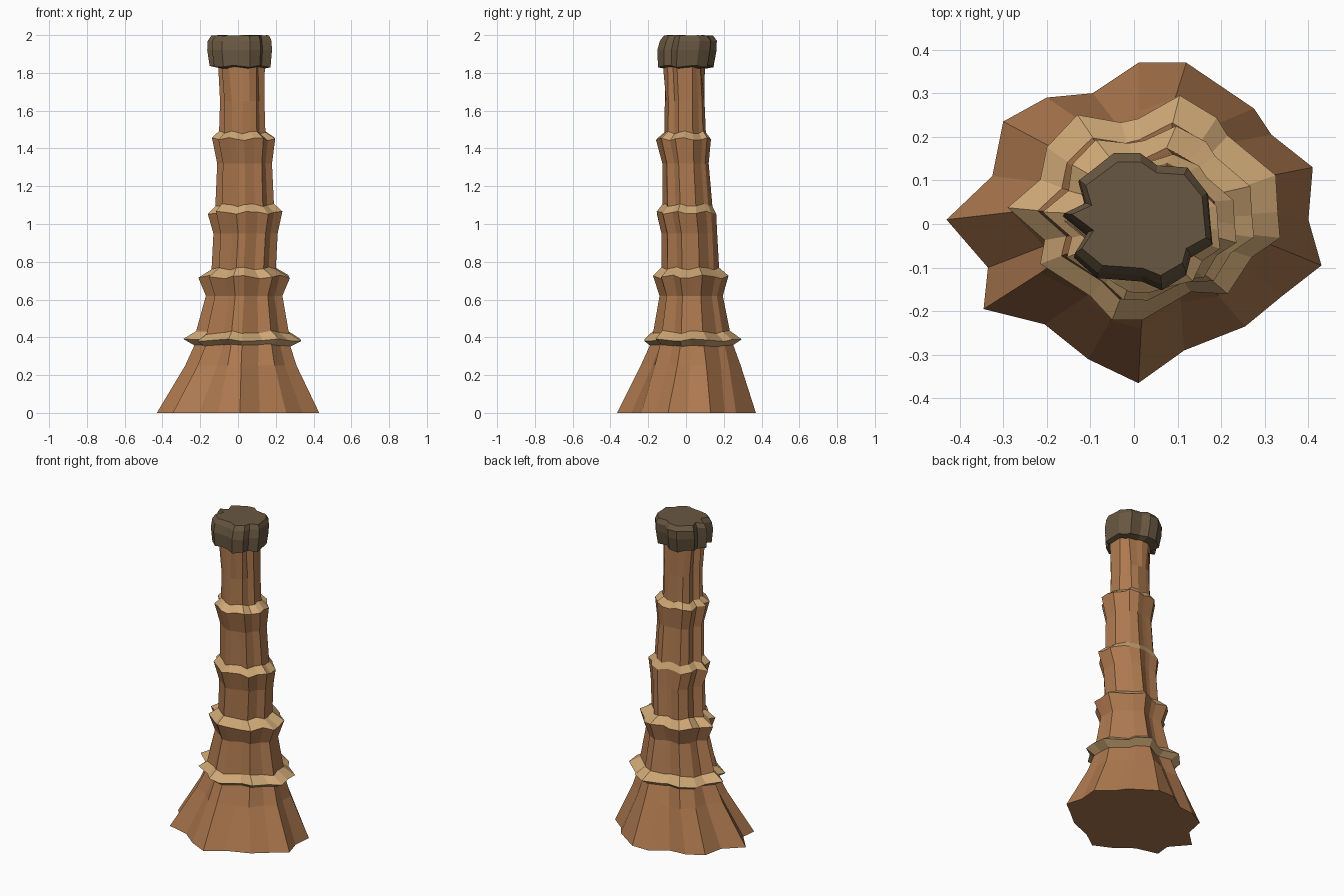
import bpy, bmesh, math


def material(name, rgb):
    m = bpy.data.materials.new(name)
    m.diffuse_color = (*rgb, 1)
    return m


BARK = material("brown bark", (0.42, 0.19, 0.078))
TAN = material("tan ledge", (0.62, 0.39, 0.18))
GREY = material("dark grey brown cap", (0.138, 0.095, 0.052))

# Lobed outlines of the flared foot, the lowest ring and the cap
FOOT = [(-.43, .01), (-.325, .11), (-.30, .235), (-.20, .29), (-.095, .30),
        (.01, .37), (.12, .37), (.275, .265), (.315, .205), (.41, .13),
        (.40, .01), (.43, -.095), (.34, -.165), (.255, -.235), (.115, -.29),
        (.01, -.365), (-.105, -.31), (-.205, -.23), (-.345, -.195), (-.335, -.10)]
RING = [(-.29, .04), (-.215, .105), (-.20, .18), (-.13, .255), (-.03, .237),
        (.01, .246), (.105, .30), (.19, .248), (.215, .207), (.325, .115),
        (.33, .03), (.335, -.03), (.27, -.075), (.215, -.16), (.13, -.155),
        (.02, -.22), (-.05, -.22), (-.10, -.165), (-.215, -.09), (-.205, -.035)]
CAP = [(-.16, .02), (-.11, .045), (-.125, .10), (-.085, .132), (-.045, .165),
       (.015, .165), (.055, .135), (.125, .13), (.147, .10), (.17, .07),
       (.175, .01), (.18, -.045), (.13, -.075), (.12, -.115), (.065, -.15),
       (.02, -.13), (-.03, -.126), (-.083, -.122), (-.135, -.075), (-.105, -.025)]


def fit(vals, lo, hi):
    a, b = min(vals), max(vals)
    return [lo + (v - a) / (b - a) * (hi - lo) for v in vals]


def section(z, x0, x1, y0, y1, wave=0.0):
    """Blend the outlines by height and fit them to the given extents."""
    if z < 0.38:
        a, b, t = FOOT, RING, z / 0.38
    else:
        a, b, t = RING, CAP, min(1, (z - 0.38) / 1.42)
        if z < 1.8:
            t *= 0.7
    pts = [(p[0] + (q[0] - p[0]) * t, p[1] + (q[1] - p[1]) * t) for p, q in zip(a, b)]
    xs = fit([p[0] for p in pts], x0, x1)
    ys = fit([p[1] for p in pts], y0, y1)
    return [(x, y, z + wave * math.sin(i * 1.9 + z * 5))
            for i, (x, y) in enumerate(zip(xs, ys))]


def loft(name, sections, mats, tan_bands=(), closed_loop=False):
    """Skin a stack of sections; bands listed in tan_bands use material 1."""
    bm = bmesh.new()
    rows = [[bm.verts.new(p) for p in s] for s in sections]
    n = len(rows[0])
    pairs = list(zip(rows, rows[1:]))
    if closed_loop:
        pairs.append((rows[-1], rows[0]))
    for k, (lo, hi) in enumerate(pairs):
        for i in range(n):
            j = (i + 1) % n
            f = bm.faces.new((lo[i], lo[j], hi[j], hi[i]))
            f.material_index = 1 if k in tan_bands else 0
    if not closed_loop:
        bm.faces.new(rows[0])
        bm.faces.new(rows[-1])
    bmesh.ops.recalc_face_normals(bm, faces=bm.faces)
    me = bpy.data.meshes.new(name)
    bm.to_mesh(me)
    bm.free()
    for m in mats:
        me.materials.append(m)
    ob = bpy.data.objects.new(name, me)
    bpy.context.collection.objects.link(ob)
    return ob


# Trunk: tapering stack, each flare closed by a tan ledge
trunk = [section(*r) for r in (
    (0.00, -.43, .43, -.365, .37),
    (0.25, -.28, .31, -.24, .29),
    (0.36, -.23, .275, -.19, .25),
    (0.42, -.225, .27, -.175, .235),
    (0.62, -.17, .235, -.14, .195),
    (0.72, -.21, .275, -.175, .225, .01),
    (0.765, -.14, .20, -.13, .175, .008),
    (0.95, -.13, .21, -.13, .165),
    (1.06, -.16, .235, -.155, .16, .008),
    (1.10, -.12, .19, -.125, .14, .008),
    (1.32, -.11, .18, -.125, .12),
    (1.45, -.138, .197, -.158, .132, .008),
    (1.485, -.10, .145, -.115, .105, .008),
    (1.65, -.095, .14, -.112, .098),
    (1.84, -.105, .142, -.122, .10))]
loft("trunk", trunk, [BARK, TAN], tan_bands=(5, 8, 11))

# Lowest ring: a sharp-edged tan collar around the trunk
collar = [section(*r) for r in (
    (0.35, -.225, .27, -.175, .24, .004),
    (0.385, -.29, .335, -.22, .295, .007),
    (0.43, -.215, .265, -.17, .23, .008))]
loft("lower_collar", collar, [TAN], closed_loop=True)

# Cap: dark lobed block with bevelled rims
cap = [section(*r) for r in (
    (1.825, -.10, .13, -.11, .10, .004),
    (1.835, -.15, .172, -.148, .145, .006),
    (1.92, -.163, .18, -.152, .162),
    (1.97, -.16, .177, -.138, .163),
    (1.998, -.142, .165, -.118, .142, .002))]
loft("cap", cap, [GREY])
